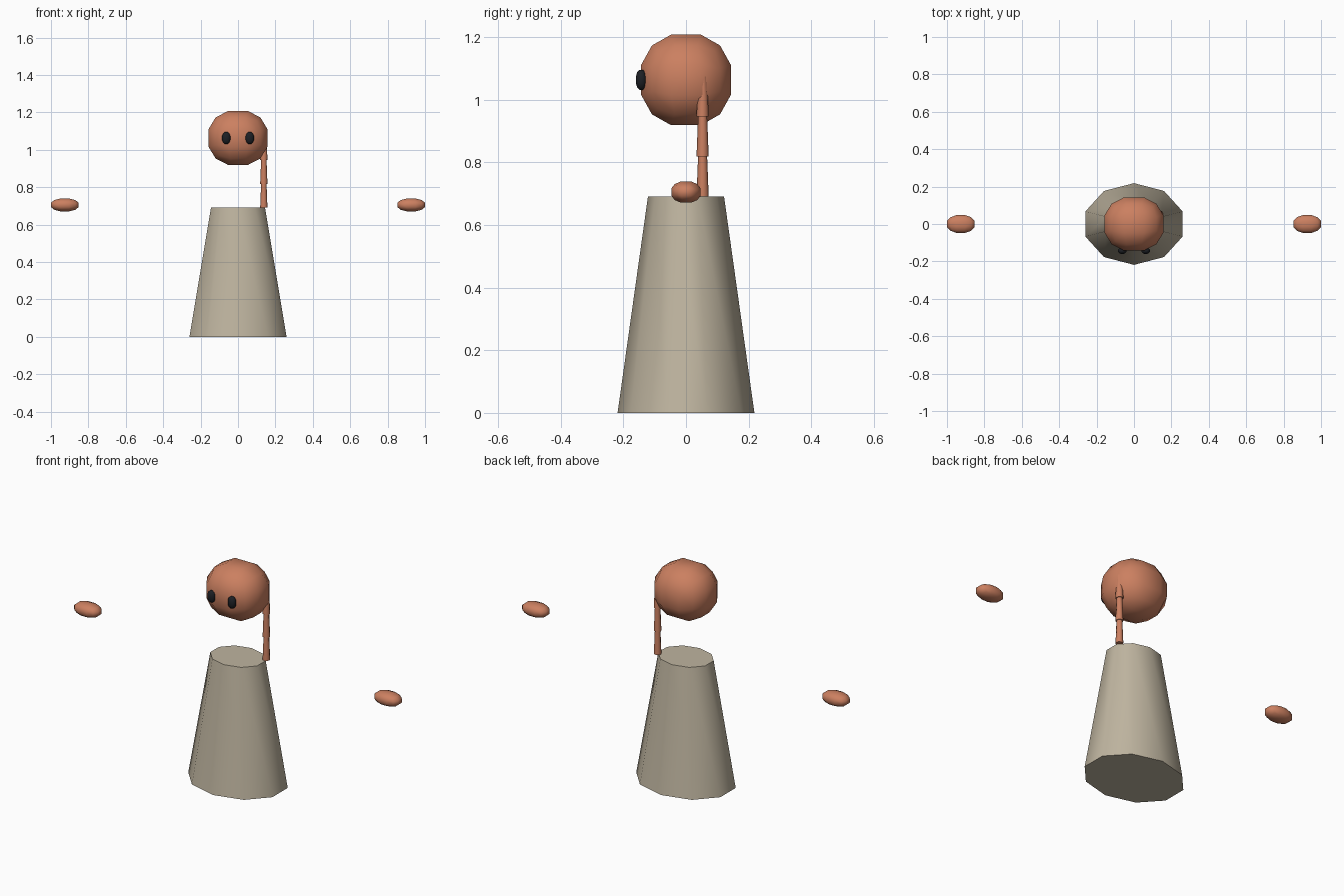
import bpy, bmesh, math
from mathutils import Matrix, Vector

if "Cube" in bpy.data.objects:
    bpy.data.objects.remove(bpy.data.objects["Cube"])


def material(name, rgb):
    m = bpy.data.materials.new(name)
    m.diffuse_color = (*rgb, 1)
    m.use_nodes = True
    m.node_tree.nodes["Principled BSDF"].inputs["Base Color"].default_value = m.diffuse_color
    return m


SKIN = material("terracotta skin", (0.60, 0.215, 0.118))
CLOTH = material("beige cloth", (0.52, 0.46, 0.35))
BLACK = material("black", (0.012, 0.014, 0.018))


def finish(bm, name, mat, loc, angle):
    bmesh.ops.recalc_face_normals(bm, faces=bm.faces)
    mesh = bpy.data.meshes.new(name)
    bm.to_mesh(mesh)
    bm.free()
    mesh.materials.append(mat)
    ob = bpy.data.objects.new(name, mesh)
    ob.location = loc
    bpy.context.collection.objects.link(ob)
    bpy.ops.object.select_all(action='DESELECT')
    ob.select_set(True)
    bpy.context.view_layer.objects.active = ob
    bpy.ops.object.shade_smooth_by_angle(angle=math.radians(angle))
    return ob


def ball(name, mat, loc, half_size):
    """Cube with three segments per side, rounded and scaled to half_size."""
    bm = bmesh.new()
    bmesh.ops.create_cube(bm, size=2)
    bmesh.ops.subdivide_edges(bm, edges=bm.edges[:], cuts=2, use_grid_fill=True)
    reach = Vector((1, 1 / 3, 1 / 3)).normalized().x
    for v in bm.verts:
        n = v.co.normalized() / reach
        v.co = [n[i] * half_size[i] for i in range(3)]
    return finish(bm, name, mat, loc, 80)


def taper(name, mat, loc, sides, r_bottom, r_top, height, y_scale=1.0):
    """Tapered prism standing on loc, first corner on the y axis."""
    bm = bmesh.new()
    bmesh.ops.create_cone(bm, cap_ends=True, segments=sides, radius1=r_bottom,
                          radius2=r_top, depth=height,
                          matrix=Matrix.Translation((0, 0, height / 2)))
    for v in bm.verts:
        v.co.y *= y_scale
    return finish(bm, name, mat, loc, 55)


# robe
taper("robe", CLOTH, (0, 0, 0), 10, 0.273, 0.152, 0.69, 0.8)

# head
ball("head", SKIN, (0, 0, 1.063), (0.157, 0.143, 0.1445))

# eyes and floating hands, mirrored
for side, s in (("left", -1), ("right", 1)):
    ball(side + "_eye", BLACK, (s * 0.063, -0.143, 1.063), (0.022, 0.017, 0.032))
    ball(side + "_hand", SKIN, (s * 0.926, 0, 0.705), (0.074, 0.047, 0.034))

# hanging braid of stacked tapered links
for i in range(3):
    taper(f"braid_link_{i + 1}", SKIN, (0.138, 0.053, 0.69 + i * 0.128),
          8, 0.0195, 0.0145, 0.128)
